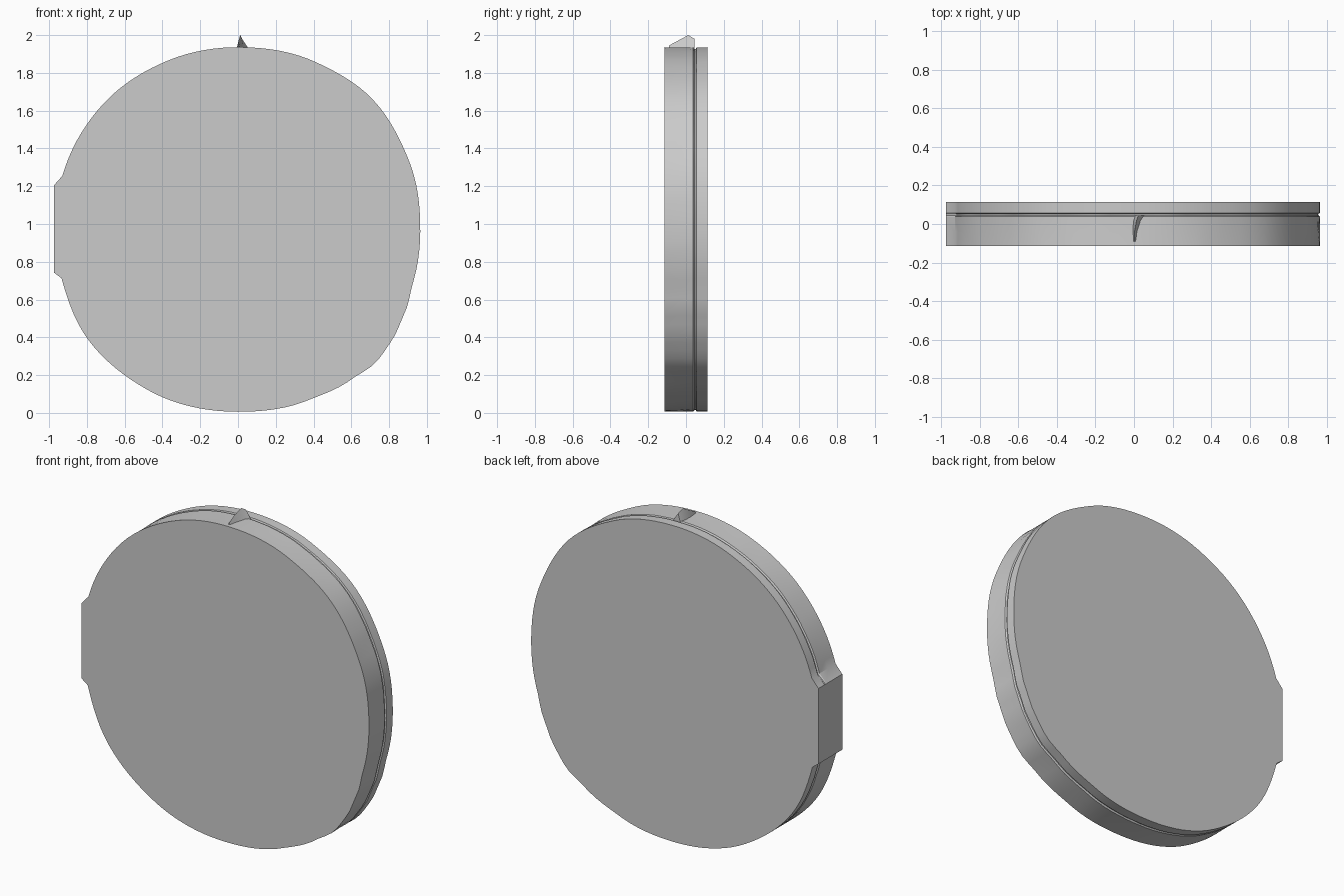
import bpy, bmesh, random
from math import radians, sin, cos

if "Cube" in bpy.data.objects:
    bpy.data.objects.remove(bpy.data.objects["Cube"])

random.seed(4)
CZ = 0.97

# Slightly irregular round outline: (angle in degrees, radius)
RADII = [(-164.6, .969), (-144, .984), (-120, .974), (-90, .964), (-68, .976),
         (-53, .994), (-44, 1.013), (-36, 1.004), (-27, .987), (-17, .968),
         (0, .965), (22, .976), (45, .992), (65, .978), (90, .966),
         (112, .969), (135, .976), (150, .975), (163, .973)]


def radius(a):
    for (a0, r0), (a1, r1) in zip(RADII, RADII[1:]):
        if a <= a1:
            t = (a - a0) / (a1 - a0)
            t = t * t * (3 - 2 * t)
            return r0 + (r1 - r0) * t
    return RADII[-1][1]


def new_object(name, bm):
    bmesh.ops.recalc_face_normals(bm, faces=bm.faces)
    mesh = bpy.data.meshes.new(name)
    bm.to_mesh(mesh)
    bm.free()
    obj = bpy.data.objects.new(name, mesh)
    bpy.context.collection.objects.link(obj)
    bpy.context.view_layer.objects.active = obj
    obj.select_set(True)
    bpy.ops.object.shade_smooth_by_angle(angle=radians(25))
    obj.select_set(False)
    return obj


# Disc outline, closed by the flat tab on the left
N = 110
outline = []
for i in range(N + 1):
    a = -164.6 + 327.6 * i / N
    r = radius(a)
    outline.append((r * cos(radians(a)), CZ + r * sin(radians(a))))
outline += [(-.975, 1.204), (-.975, .743)]

# Disc body: rings from front to back with a shallow rim groove and rough rim
bm = bmesh.new()
rings = []
for y, inset, rough in [(-.115, 0, 0), (-.04, 0, .003), (.038, 0, .002),
                        (.044, .008, .003), (.052, .008, .003),
                        (.056, 0, .002), (.115, 0, 0)]:
    ring = []
    for k, (x, z) in enumerate(outline):
        s = 1.0
        if k <= N:
            s -= inset + random.uniform(0, rough)
        ring.append(bm.verts.new((x * s, y, CZ + (z - CZ) * s)))
    rings.append(ring)
for a, b in zip(rings, rings[1:]):
    n = len(a)
    for k in range(n):
        bm.faces.new((a[k], a[(k + 1) % n], b[(k + 1) % n], b[k]))
bm.faces.new(rings[0])
bm.faces.new(rings[-1])
new_object("disc_body", bm)

# Small curved fin on top of the rim
bm = bmesh.new()
sections = []
for y, x0, x1, xt, top in [(-.09, -.005, .012, .002, 1.945),
                           (-.04, -.008, .018, .003, 1.972),
                           (.012, -.005, .035, .012, 2.0),
                           (.045, .005, .058, .022, 1.98)]:
    sections.append([bm.verts.new((x0, y, 1.925)), bm.verts.new((x1, y, 1.925)),
                     bm.verts.new((xt, y, top))])
for a, b in zip(sections, sections[1:]):
    for k in range(3):
        bm.faces.new((a[k], a[(k + 1) % 3], b[(k + 1) % 3], b[k]))
bm.faces.new(sections[0])
bm.faces.new(sections[-1])
new_object("top_fin", bm)
